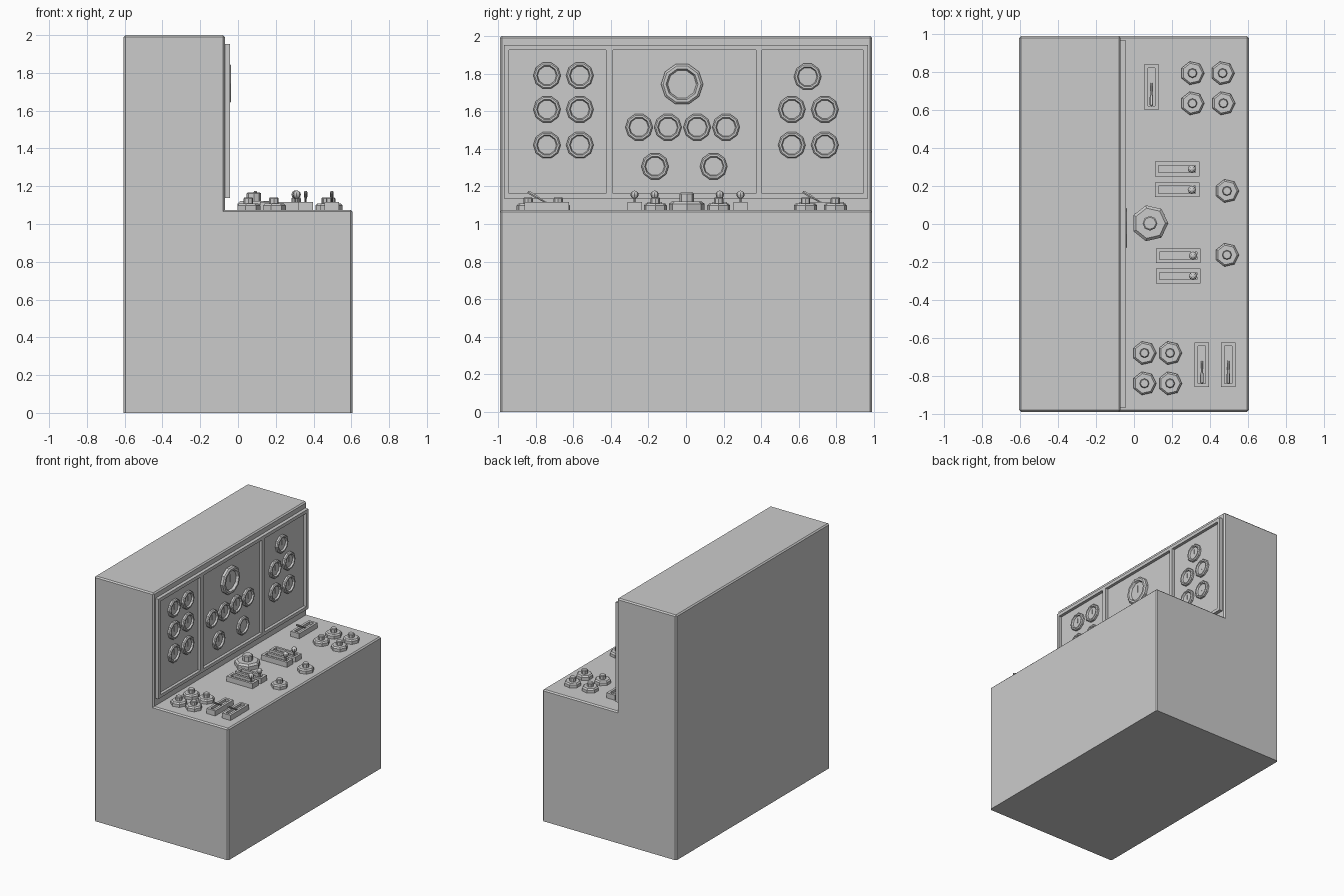
import bpy, bmesh, math
from mathutils import Vector, Matrix

if "Cube" in bpy.data.objects:
    bpy.data.objects.remove(bpy.data.objects["Cube"])

DESK, WALL = 1.075, -0.07


def finish(name, bm):
    bmesh.ops.recalc_face_normals(bm, faces=bm.faces)
    me = bpy.data.meshes.new(name)
    bm.to_mesh(me)
    bm.free()
    ob = bpy.data.objects.new(name, me)
    bpy.context.collection.objects.link(ob)
    return ob


def add_box(bm, lo, hi):
    lo, hi = Vector(lo), Vector(hi)
    m = Matrix.Translation((lo + hi) / 2) @ Matrix.Diagonal((*(hi - lo), 1))
    return bmesh.ops.create_cube(bm, size=1, matrix=m)["verts"]


def add_lathe(bm, profile, sides, matrix):
    """Faceted turned shape around local z; last profile ring is capped."""
    rings = []
    for r, h in profile:
        rings.append([bm.verts.new(matrix @ Vector((r * math.cos(2 * math.pi * i / sides),
                                                    r * math.sin(2 * math.pi * i / sides), h)))
                      for i in range(sides)])
    for a, b in zip(rings, rings[1:]):
        for i in range(sides):
            j = (i + 1) % sides
            bm.faces.new((a[i], a[j], b[j], b[i]))
    bm.faces.new(rings[0][::-1])
    bm.faces.new(rings[-1])


# L-shaped cabinet with slightly bevelled upper edges
bm = bmesh.new()
outline = [(-.605, 0), (.605, 0), (.605, DESK), (WALL, DESK), (WALL, 2), (-.605, 2)]
face = bm.faces.new([bm.verts.new((x, -.99, z)) for x, z in outline])
ext = bmesh.ops.extrude_face_region(bm, geom=[face])["geom"]
bmesh.ops.translate(bm, vec=(0, 1.98, 0), verts=[v for v in ext if isinstance(v, bmesh.types.BMVert)])
bmesh.ops.recalc_face_normals(bm, faces=bm.faces)
edges = [e for e in bm.edges
         if not all(v.co.z < .01 for v in e.verts)
         and not all(abs(v.co.x - WALL) < .01 and abs(v.co.z - DESK) < .01 for v in e.verts)]
bmesh.ops.bevel(bm, geom=edges, offset=.01, segments=1, affect='EDGES', clamp_overlap=True)
finish("cabinet", bm)

# instrument frame: rails and posts around three recessed panels
bm = bmesh.new()
for z0, z1 in ((1.137, 1.163), (1.925, 1.952)):
    add_box(bm, (WALL - .005, -.968, z0), (-.042, .968, z1))
for y0, y1 in ((-.968, -.941), (-.425, -.388), (.372, .404), (.941, .968)):
    add_box(bm, (WALL - .005, y0, 1.163), (-.042, y1, 1.925))
finish("instrument_frame", bm)
bm = bmesh.new()
add_box(bm, (WALL - .005, -.95, 1.15), (-.066, .95, 1.94))
finish("instrument_backing", bm)


# gauges: ten-sided rims with a sunk dial and a needle
def gauge(y, z, r=.073, h=.023):
    bm = bmesh.new()
    # local z -> +x, local x -> +y, local y -> +z
    m = Matrix(((0, 0, 1, -.067), (1, 0, 0, y), (0, 1, 0, z), (0, 0, 0, 1)))
    add_lathe(bm, [(r, 0), (r, .7 * h), (.9 * r, h), (.76 * r, h), (.68 * r, .4 * h)], 10, m)
    x = -.067 + .4 * h
    add_box(bm, (x - .002, y - .003, z - .12 * r), (x + .004, y + .003, z + .42 * r))
    finish("gauge", bm)


for z in (1.79, 1.61, 1.42):
    for y in (-.74, -.565):
        gauge(y, z)
for y in (-.25, -.096, .059, .213):
    gauge(y, 1.515)
for y in (-.165, .147):
    gauge(y, 1.307)
gauge(.647, 1.784)
for z in (1.61, 1.42):
    for y in (.563, .739):
        gauge(y, z)
gauge(-.021, 1.744, .112, .031)


# dials: seven-sided base with a smaller grip on top
def dial(x, y, r=.063, base=.036, top=.068):
    bm = bmesh.new()
    m = Matrix.Translation((x, y, DESK - .002))
    add_lathe(bm, [(r, 0), (r, base * .7), (.84 * r, base)], 7, m)
    g = .4 * r
    add_lathe(bm, [(g, base - .004), (g, top - .006), (.82 * g, top)], 8, m)
    finish("dial", bm)


for x, y in ((.308, .795), (.467, .795), (.308, .636), (.471, .636), (.49, .174), (.49, -.163),
             (.055, -.68), (.19, -.68), (.055, -.84), (.19, -.84)):
    dial(x, y)
dial(.084, .004, .097, .048, .094)


# slotted switch plates
def slot_plate(cx, cy, sx, sy):
    bm = bmesh.new()
    add_box(bm, (cx - sx / 2, cy - sy / 2, DESK - .002), (cx + sx / 2, cy + sy / 2, 1.117))
    top = max(bm.faces, key=lambda f: f.calc_center_median().z)
    bmesh.ops.inset_region(bm, faces=[top], thickness=.027)
    ext = bmesh.ops.extrude_discrete_faces(bm, faces=[top])["faces"]
    bmesh.ops.translate(bm, vec=(0, 0, -.02), verts=ext[0].verts[:])
    finish("slot_plate", bm)


# sliders with ball handles, slots running along x
for cx, cy in ((.227, .29), (.227, .18), (.233, -.167), (.233, -.274)):
    slot_plate(cx, cy, .234, .077)
    bm = bmesh.new()
    x = cx + .078
    add_lathe(bm, [(.008, 0), (.008, .055)], 6, Matrix.Translation((x, cy, 1.095)))
    bmesh.ops.create_uvsphere(bm, u_segments=8, v_segments=6, radius=.022,
                              matrix=Matrix.Translation((x, cy, 1.156)))
    finish("slider_handle", bm)

# tilted levers, slots running along y
for cx, cy in ((.092, .722), (.358, -.742), (.497, -.742)):
    slot_plate(cx, cy, .077, .236)
    bm = bmesh.new()
    foot, tip = Vector((cx, cy + .02, 1.1)), Vector((cx, cy - .1, 1.172))
    d = tip - foot
    m = Matrix.Translation(foot) @ d.to_track_quat('Z', 'Y').to_matrix().to_4x4()
    n = d.length
    add_lathe(bm, [(.005, 0), (.006, n * .5), (.009, n * .6), (.009, n * .96), (.005, n)], 6, m)
    finish("lever", bm)
